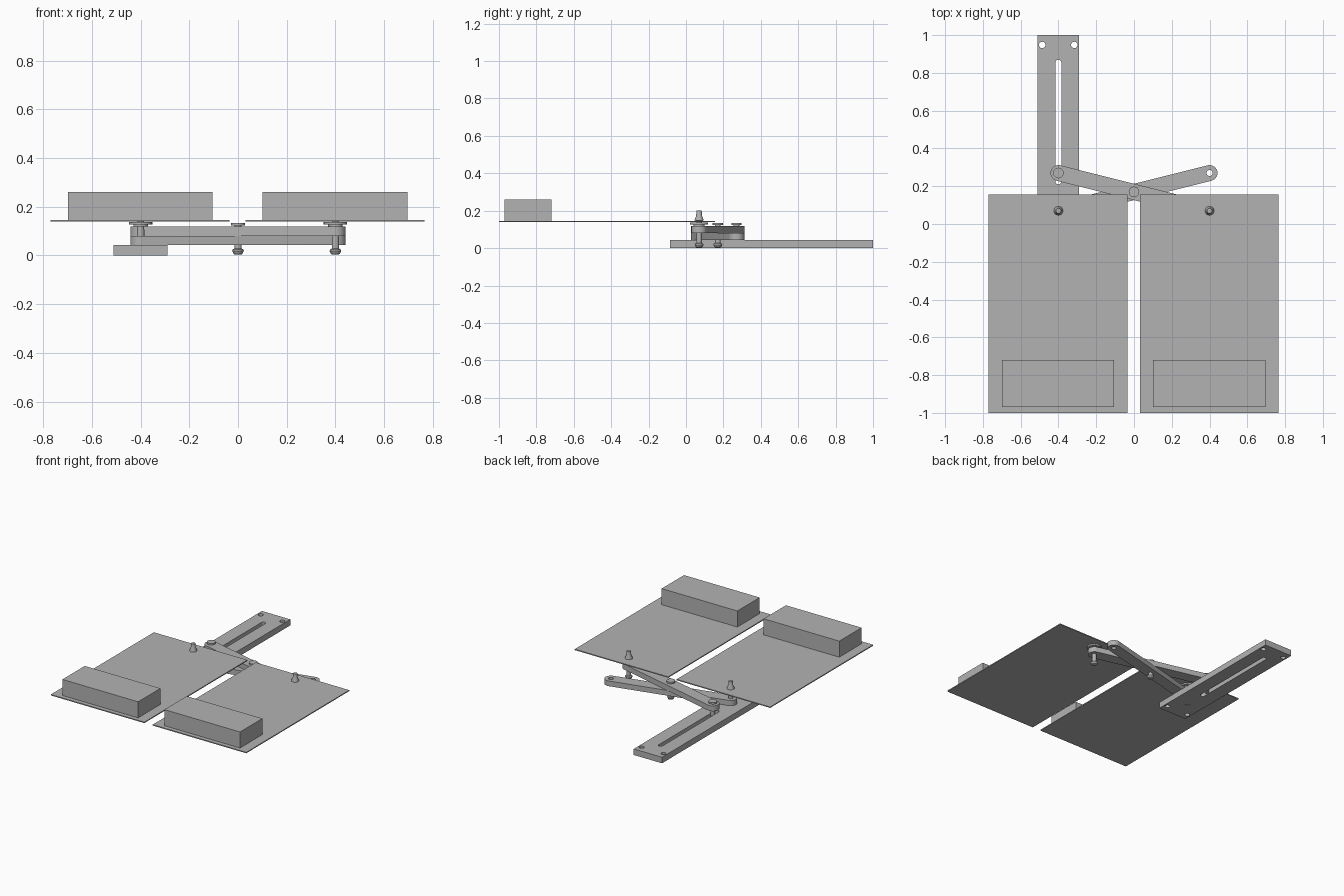
import bpy, bmesh, math
from mathutils import Vector

cube = bpy.data.objects.get("Cube")
if cube:
    bpy.data.objects.remove(cube, do_unlink=True)

# One plain grey for everything
GREY = (0.45, 0.45, 0.45, 1.0)
grey = bpy.data.materials.new("plain grey")
grey.use_nodes = True
grey.diffuse_color = GREY
grey.node_tree.nodes["Principled BSDF"].inputs["Base Color"].default_value = GREY


def add_object(name, mesh):
    obj = bpy.data.objects.new(name, mesh)
    bpy.context.collection.objects.link(obj)
    mesh.materials.clear()
    mesh.materials.append(grey)
    bpy.ops.object.select_all(action="DESELECT")
    obj.select_set(True)
    bpy.context.view_layer.objects.active = obj
    bpy.ops.object.shade_smooth_by_angle(angle=math.radians(35))
    return obj


def box(name, x0, x1, y0, y1, z0, z1):
    bm = bmesh.new()
    bmesh.ops.create_cube(bm, size=1)
    for v in bm.verts:
        v.co = ((x0 + x1) / 2 + v.co.x * (x1 - x0),
                (y0 + y1) / 2 + v.co.y * (y1 - y0),
                (z0 + z1) / 2 + v.co.z * (z1 - z0))
    mesh = bpy.data.meshes.new(name)
    bm.to_mesh(mesh)
    bm.free()
    return add_object(name, mesh)


def capsule(a, b, r, n=16):
    """Outline of a round-ended bar from a to b; a circle if a equals b."""
    a, b = Vector(a), Vector(b)
    d = b - a
    start = math.atan2(d.y, d.x) - math.pi / 2
    pts = []
    for i in range(2 * n + 2):
        centre = b if i <= n else a
        t = start + math.pi * (i if i <= n else i - 1) / n
        pts.append(centre + r * Vector((math.cos(t), math.sin(t))))
    if d.length < 1e-6:
        pts = pts[:n + 1] + pts[n + 2:-1]
    return pts


def slab(name, outlines, z0, z1):
    """Filled flat part: the first outline is the rim, the rest are holes."""
    curve = bpy.data.curves.new(name + " outline", "CURVE")
    curve.dimensions = "2D"
    curve.fill_mode = "BOTH"
    curve.extrude = (z1 - z0) / 2
    for pts in outlines:
        spline = curve.splines.new("POLY")
        spline.points.add(len(pts) - 1)
        for p, co in zip(spline.points, pts):
            p.co = (co[0], co[1], 0, 1)
        spline.use_cyclic_u = True
    temp = bpy.data.objects.new(name + " temp", curve)
    bpy.context.collection.objects.link(temp)
    graph = bpy.context.evaluated_depsgraph_get()
    mesh = bpy.data.meshes.new_from_object(temp.evaluated_get(graph))
    bpy.data.objects.remove(temp)
    bm = bmesh.new()
    bm.from_mesh(mesh)
    bmesh.ops.remove_doubles(bm, verts=bm.verts, dist=1e-5)
    bmesh.ops.translate(bm, verts=bm.verts, vec=(0, 0, (z0 + z1) / 2))
    bmesh.ops.recalc_face_normals(bm, faces=bm.faces)
    bm.to_mesh(mesh)
    bm.free()
    return add_object(name, mesh)


def turned(name, at, profile, n=28):
    """Closed lathe part from (radius, z) pairs, bottom to top."""
    bm = bmesh.new()
    rings = []
    for r, z in profile:
        rings.append([bm.verts.new((at[0] + r * math.cos(math.tau * i / n),
                                    at[1] + r * math.sin(math.tau * i / n), z))
                      for i in range(n)])
    for lo, hi in zip(rings, rings[1:]):
        for i in range(n):
            j = (i + 1) % n
            bm.faces.new((lo[i], lo[j], hi[j], hi[i]))
    bm.faces.new(rings[0][::-1])
    bm.faces.new(rings[-1])
    mesh = bpy.data.meshes.new(name)
    bm.to_mesh(mesh)
    bm.free()
    return add_object(name, mesh)


# Pivot positions
X, NEAR, FAR = 0.4, 0.07, 0.27
MID = (0, (NEAR + FAR) / 2)
RAIL_TOP, ARM_SPLIT, ARM_TOP = 0.043, 0.08, 0.118

# Slotted rail with corner screw holes
rail = [[(-0.512, -0.085), (-0.29, -0.085), (-0.29, 1), (-0.512, 1)],
        capsule((-X, 0.225), (-X, 0.855), 0.015),
        capsule((-X, NEAR), (-X, NEAR), 0.016)]
for x in (-0.486, -0.316):
    for y in (-0.035, 0.948):
        rail.append(capsule((x, y), (x, y), 0.017))
slab("slotted_rail", rail, 0, RAIL_TOP)

# Crossed scissor arms
for name, left_y, right_y, z0, z1 in (
        ("lower_arm", NEAR, FAR, RAIL_TOP, ARM_SPLIT),
        ("upper_arm", FAR, NEAR, ARM_SPLIT, ARM_TOP)):
    a, b = (-X, left_y), (X, right_y)
    holes = [capsule(p, p, 0.016) for p in (a, MID, b)]
    slab(name, [capsule(a, b, 0.042)] + holes, z0, z1)

# Snap-fit tip shared by all pins
TIP = [(0.012, 0.003), (0.018, 0.006), (0.024, 0.018), (0.022, 0.024), (0.015, 0.028)]
HEAD = [(0.015, 0.123), (0.028, 0.123), (0.028, 0.134)]
turned("centre_pin", MID, TIP + HEAD)
turned("sliding_pin", (-X, FAR), [(0.0145, 0.003)] + HEAD)

# Posts, trays and blocks on each side
POST = [(0.015, 0.118), (0.03, 0.118), (0.03, 0.126), (0.048, 0.126), (0.048, 0.137),
        (0.015, 0.137), (0.015, 0.146), (0.024, 0.147), (0.023, 0.155),
        (0.016, 0.172), (0.014, 0.2)]
for side, x, shift in (("right", -X, -0.402), ("left", X, 0.398)):
    bottom = TIP if side == "left" else [(0.0155, 0.003)]
    turned(side + "_post", (x, NEAR), bottom + POST)
    box(side + "_tray", shift - 0.367, shift + 0.367, -1, 0.155, 0.139, 0.146)
    box(side + "_block", shift - 0.297, shift + 0.297, -0.97, -0.72, 0.146, 0.26)
